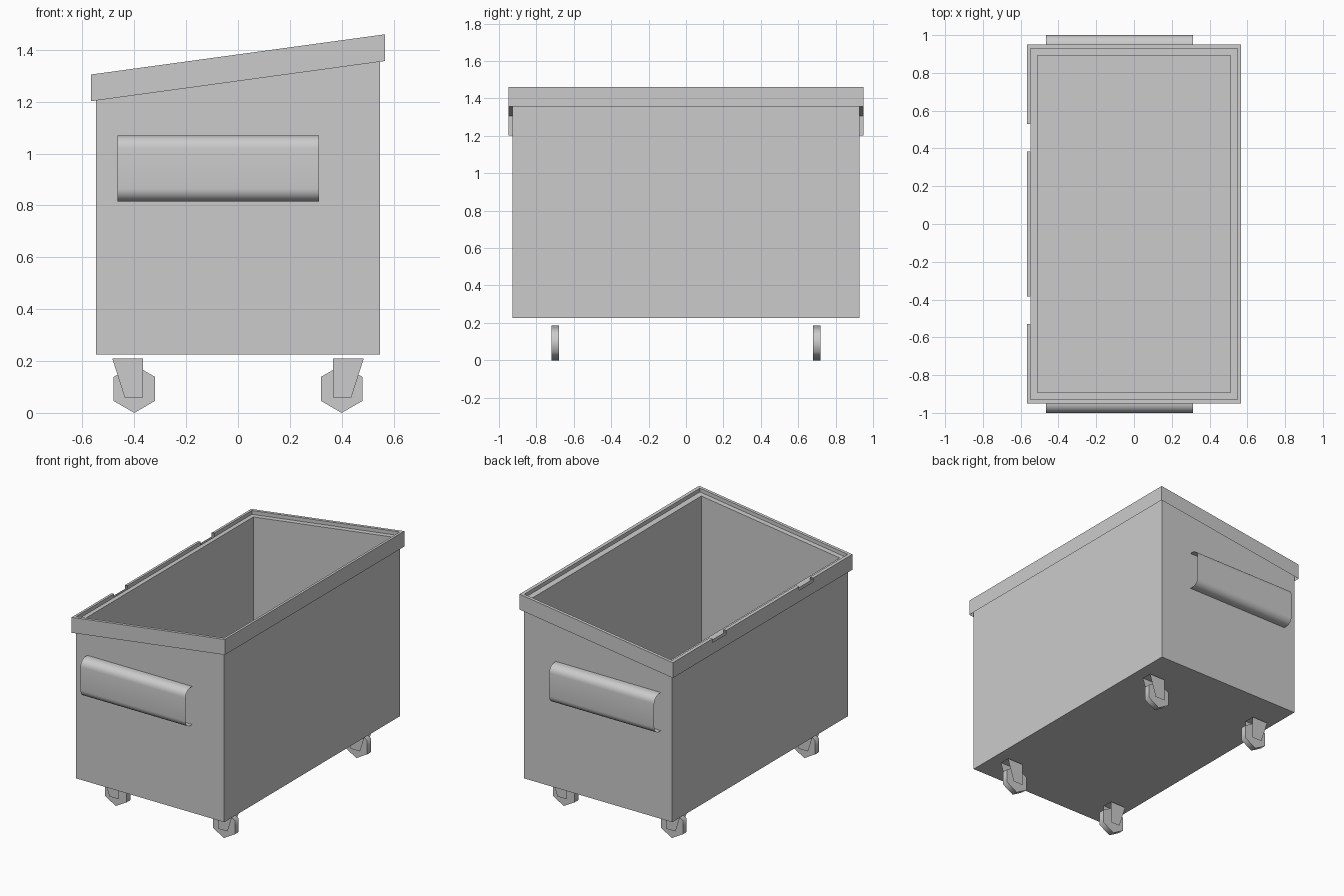
import bpy, bmesh, math
from mathutils import Vector

if "Cube" in bpy.data.objects:
    bpy.data.objects.remove(bpy.data.objects["Cube"])

SLOPE = 0.1367
LEDGE = 0.025            # depth of the inner step below the rim top


def rim_z(x, drop=0.0):
    return 1.3825 + SLOPE * x - drop


def finish(bm, name, smooth=None):
    me = bpy.data.meshes.new(name)
    bm.to_mesh(me)
    bm.free()
    ob = bpy.data.objects.new(name, me)
    bpy.context.collection.objects.link(ob)
    if smooth:
        bpy.ops.object.select_all(action='DESELECT')
        ob.select_set(True)
        bpy.context.view_layer.objects.active = ob
        bpy.ops.object.shade_smooth_by_angle(angle=math.radians(smooth))
    return ob


def rect_loft(bm, levels, cap=False):
    """Join rectangles (half x, half y, z or function of x) into walls."""
    loops = []
    for hx, hy, z in levels:
        loops.append([bm.verts.new((sx * hx, sy * hy, z(sx * hx) if callable(z) else z))
                      for sx, sy in ((-1, -1), (1, -1), (1, 1), (-1, 1))])
    for a, b in zip(loops, loops[1:]):
        for i in range(4):
            j = (i + 1) % 4
            bm.faces.new((a[i], a[j], b[j], b[i]))
    if cap:
        bm.faces.new(loops[0][::-1])
        bm.faces.new(loops[-1])


# Container: outer walls, top ledge, inner walls and floor
ledge_z = lambda x: rim_z(x, LEDGE)
bm = bmesh.new()
rect_loft(bm, [(0.548, 0.928, 0.225), (0.548, 0.928, ledge_z),
               (0.512, 0.893, ledge_z), (0.512, 0.893, 0.26)], cap=True)
finish(bm, "container_body")

# Rim: hollow sheet channel, with two hinge notches on the low side
bm = bmesh.new()
rect_loft(bm, [(0.567, 0.949, lambda x: rim_z(x, 0.103)), (0.567, 0.949, rim_z),
               (0.547, 0.928, rim_z), (0.547, 0.928, ledge_z)])
cuts = [((0, y, 0), (0, 1, 0)) for y in (-0.53, -0.385, 0.385, 0.53)]
cuts.append(((0, 0, rim_z(0, LEDGE)), (-SLOPE, 0, 1)))
for co, no in cuts:
    bmesh.ops.bisect_plane(bm, geom=bm.verts[:] + bm.edges[:] + bm.faces[:],
                           plane_co=Vector(co), plane_no=Vector(no).normalized())
notch = []
for f in bm.faces:
    c = f.calc_center_median()
    if c.x < -0.54 and 0.385 < abs(c.y) < 0.53 and c.z > rim_z(c.x, LEDGE):
        notch.append(f)
bmesh.ops.delete(bm, geom=notch, context='FACES')
finish(bm, "top_rim")


# Lifting sleeves: rounded sheet channels on both ends
def sleeve(name, side):
    r, y_out, z0, z1 = 0.05, 1.0, 0.815, 1.07
    prof = [(0.928, z1)]
    for zc, start in ((z1 - r, 90), (z0 + r, 0)):
        for k in range(7):
            a = math.radians(start - 15 * k)
            prof.append((y_out - r + r * math.cos(a), zc + r * math.sin(a)))
    prof.append((0.928, z0))
    bm = bmesh.new()
    rows = [[bm.verts.new((x, side * y, z)) for y, z in prof] for x in (-0.465, 0.312)]
    for i in range(len(prof) - 1):
        q = (rows[0][i], rows[0][i + 1], rows[1][i + 1], rows[1][i])
        bm.faces.new(q if side < 0 else q[::-1])
    finish(bm, name, 40)


sleeve("front_lift_sleeve", -1)
sleeve("back_lift_sleeve", 1)


# Casters: six-sided wheel between two thin fork plates
def caster(tag, sx, sy):
    cx, cy, r = sx * 0.4, sy * 0.7, 0.0925
    bm = bmesh.new()
    rings = [[bm.verts.new((cx + r * math.sin(k * math.pi / 3), y,
                            r + r * math.cos(k * math.pi / 3))) for k in range(6)]
             for y in (cy - 0.02, cy + 0.02)]
    for i in range(6):
        j = (i + 1) % 6
        bm.faces.new((rings[0][i], rings[0][j], rings[1][j], rings[1][i]))
    bm.faces.new(rings[0])
    bm.faces.new(rings[1])
    bmesh.ops.recalc_face_normals(bm, faces=bm.faces[:])
    finish(bm, tag + "_wheel", 65)

    bm = bmesh.new()
    outline = [(0.485, 0.21), (0.366, 0.21), (0.366, 0.06), (0.437, 0.06)]
    plates = [[bm.verts.new((sx * x, cy + d, z)) for x, z in outline]
              for d in (-0.035, 0.035)]
    for p in plates:
        bm.faces.new(p)
    bm.faces.new((plates[0][0], plates[0][1], plates[1][1], plates[1][0]))
    bmesh.ops.recalc_face_normals(bm, faces=bm.faces[:])
    finish(bm, tag + "_fork")


for sx, nx in ((-1, "left"), (1, "right")):
    for sy, ny in ((-1, "front"), (1, "back")):
        caster(ny + "_" + nx, sx, sy)
